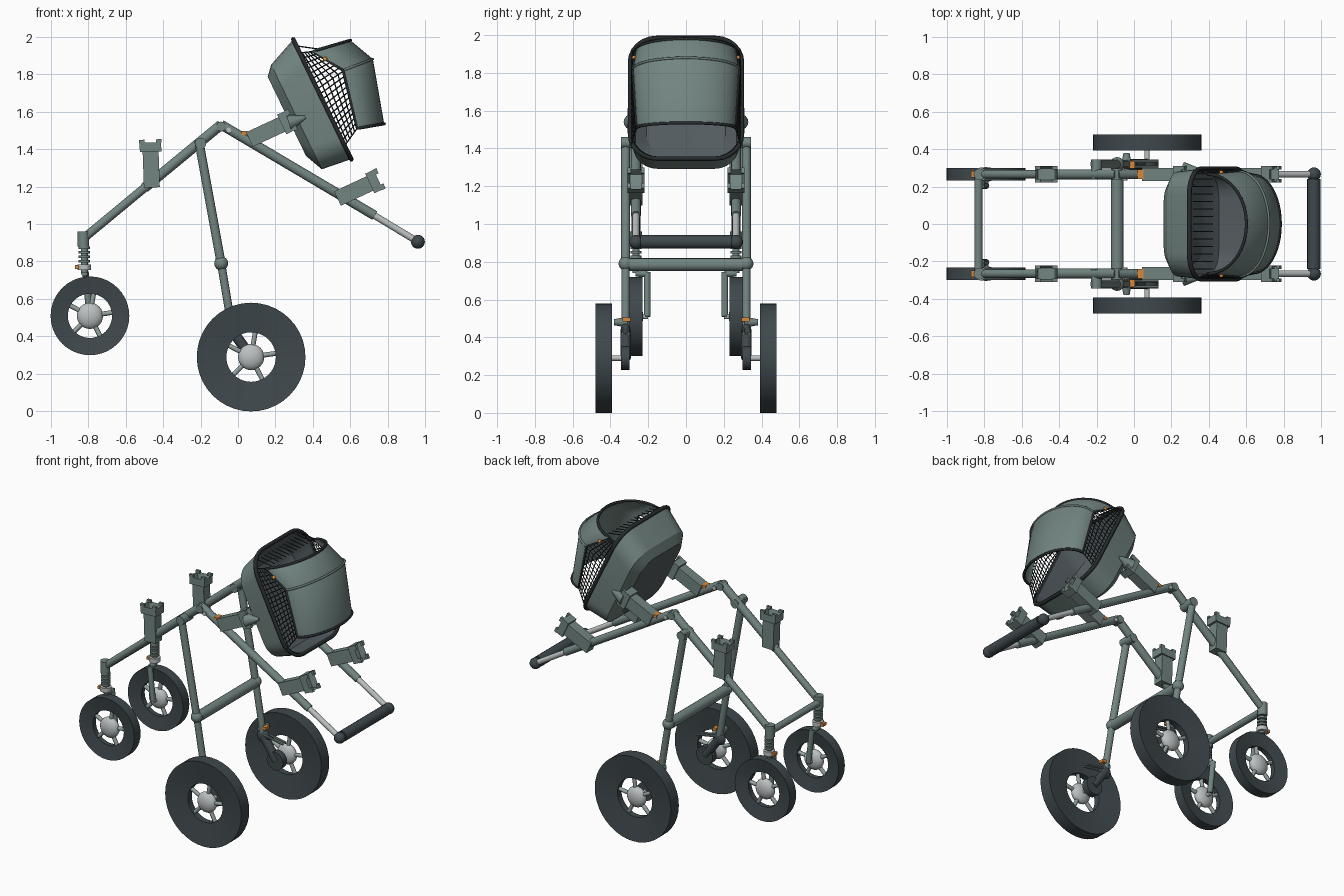
import bpy, bmesh, math
from mathutils import Vector, Matrix

cube = bpy.data.objects.get("Cube")
if cube:
    bpy.data.objects.remove(cube, do_unlink=True)


def material(name, r, g, b):
    m = bpy.data.materials.new(name)
    m.use_nodes = True
    m.diffuse_color = (r, g, b, 1)
    m.node_tree.nodes["Principled BSDF"].inputs["Base Color"].default_value = (r, g, b, 1)
    return m


GREEN = material("grey green", .17, .235, .22)
DARK = material("dark rubber", .05, .065, .072)
BLACK = material("black trim", .02, .024, .026)
SLATE = material("slate lining", .085, .105, .115)
LIGHT = material("light metal", .5, .53, .53)
STEEL = material("steel", .3, .36, .35)
ORANGE = material("orange", .7, .25, .04)


def finish(name, bm, *mats, angle=40):
    """Turn a bmesh into an object, smooth with sharp edges kept."""
    for f in bm.faces:
        f.smooth = True
    for e in bm.edges:
        e.smooth = len(e.link_faces) == 2 and e.calc_face_angle(0) < math.radians(angle)
    me = bpy.data.meshes.new(name)
    bm.to_mesh(me)
    bm.free()
    for m in mats:
        me.materials.append(m)
    ob = bpy.data.objects.new(name, me)
    bpy.context.collection.objects.link(ob)
    return ob


def add_tube(bm, a, b, r, r2=None, n=16):
    a, b = Vector(a), Vector(b)
    d = b - a
    mat = Matrix.Translation((a + b) / 2) @ d.to_track_quat('Z', 'Y').to_matrix().to_4x4()
    bmesh.ops.create_cone(bm, cap_ends=True, segments=n, radius1=r,
                          radius2=r if r2 is None else r2, depth=d.length, matrix=mat)


def tube(name, a, b, r, mat, r2=None, n=16):
    bm = bmesh.new()
    add_tube(bm, a, b, r, r2, n)
    return finish(name, bm, mat)


def ball(name, c, r, mat, flat=1):
    bm = bmesh.new()
    bmesh.ops.create_uvsphere(bm, u_segments=20, v_segments=12, radius=r,
                              matrix=Matrix.Translation(c) @ Matrix.Diagonal((1, flat, 1, 1)))
    return finish(name, bm, mat)


def box(name, c, size, mat):
    bm = bmesh.new()
    bmesh.ops.create_cube(bm, size=1, matrix=Matrix.Translation(c) @ Matrix.Diagonal((*size, 1)))
    return finish(name, bm, mat)


def path(name, pts, r, mat, closed=False):
    cu = bpy.data.curves.new(name, 'CURVE')
    cu.dimensions = '3D'
    cu.bevel_depth, cu.bevel_resolution = r, 1
    sp = cu.splines.new('POLY')
    sp.points.add(len(pts) - 1)
    for p, q in zip(sp.points, pts):
        p.co = (*q, 1)
    sp.use_cyclic_u = closed
    cu.materials.append(mat)
    ob = bpy.data.objects.new(name, cu)
    bpy.context.collection.objects.link(ob)


def wheel(name, c, r, hole, half):
    """Tyre with dished sides, spokes and a rounded hub."""
    bm, n = bmesh.new(), 40
    prof = [(hole, -half * .5), (r, -half), (r, half), (hole, half * .5)]
    rings = [[bm.verts.new((c[0] + q * math.cos(k * math.tau / n), c[1] + y,
                            c[2] + q * math.sin(k * math.tau / n))) for k in range(n)]
             for q, y in prof]
    for i in range(4):
        p, q = rings[i], rings[(i + 1) % 4]
        for k in range(n):
            bm.faces.new((p[k], p[(k + 1) % n], q[(k + 1) % n], q[k]))
    bmesh.ops.recalc_face_normals(bm, faces=bm.faces)
    finish(name + "_tyre", bm, DARK)
    bm = bmesh.new()
    for k in range(5):
        a = k * math.tau / 5 + .15
        add_tube(bm, c, Vector(c) + Vector((math.cos(a), 0, math.sin(a))) * (hole + .01), .013, n=10)
    finish(name + "_spokes", bm, STEEL)
    ball(name + "_hub", c, .07, LIGHT, .55)


def bracket(name, base, lean, y):
    """Square post with a socket head, leaning from vertical towards +x."""
    bm = bmesh.new()
    for z, sx, sy, h in ((.09, .085, .07, .2), (.205, .115, .088, .05)):
        geo = bmesh.ops.create_cube(bm, size=1, matrix=Matrix.Translation((0, 0, z))
                                    @ Matrix.Diagonal((sx, sy, h, 1)))
        top = max({f for v in geo["verts"] for f in v.link_faces},
                  key=lambda f: f.calc_center_median().z)
    bmesh.ops.inset_region(bm, faces=[top], thickness=.018)
    bmesh.ops.translate(bm, verts=top.verts, vec=(0, 0, -.04))
    for sx in (-1, 1):
        for sy in (-1, 1):
            bmesh.ops.create_cube(bm, size=1, matrix=Matrix.Translation((sx * .045, sy * .035, .237))
                                  @ Matrix.Diagonal((.03, .018, .018, 1)))
    bm.transform(Matrix.Translation((base[0], y, base[1])) @ Matrix.Rotation(math.radians(lean), 4, 'Y'))
    finish(name, bm, GREEN)


# Parts that repeat on both sides
for s, side in ((-1, "near"), (1, "far")):
    y, yl = s * .265, s * .32

    def nm(part):
        return side + "_" + part

    # Rails
    tube(nm("front_rail"), (-.84, y, .91), (-.46, y, 1.225), .023, GREEN)
    tube(nm("front_rail_sleeve"), (-.5, y, 1.192), (-.09, y, 1.53), .027, GREEN)
    tube(nm("handle_rail"), (-.09, y, 1.53), (.73, y, 1.045), .026, GREEN)
    tube(nm("handle_slider"), (.72, y, 1.05), (.96, y, .905), .018, LIGHT)
    ball(nm("handle_corner"), (.96, y, .905), .037, DARK)
    tube(nm("apex_joint"), (-.09, y - .03, 1.52), (-.09, y + .03, 1.52), .026, GREEN)
    tube(nm("apex_pin"), (-.05, y - .032, 1.5), (-.05, y + .032, 1.5), .014, LIGHT)
    # Brackets
    bracket(nm("front_bracket"), (-.46, 1.205), -2, y)
    bracket(nm("seat_bracket"), (.07, 1.455), 65, y)
    bracket(nm("rear_bracket"), (.54, 1.14), 65, y)
    box(nm("bracket_latch"), (.035, y, 1.485), (.03, .05, .02), ORANGE)
    tube(nm("seat_pivot"), (.27, s * .285, 1.54), (.36, s * .285, 1.57), .045, GREEN, .008)
    # Main leg and trailing arm
    tube(nm("leg"), (-.21, yl, 1.45), (-.09, yl, .79), .024, GREEN)
    tube(nm("lower_leg"), (-.09, yl, .79), (-.03, yl, .43), .022, GREEN)
    tube(nm("leg_pivot"), (-.2, s * .24, 1.43), (-.2, s * .345, 1.43), .03, GREEN)
    ball(nm("leg_joint"), (-.09, yl, .79), .037, GREEN)
    ball(nm("arm_pivot"), (-.03, yl, .43), .045, DARK, .6)
    tube(nm("trailing_arm"), (-.03, yl, .43), (.07, yl, .29), .028, DARK)
    tube(nm("axle_disc"), (.07, s * .3, .29), (.07, s * .345, .29), .062, DARK, n=24)
    tube(nm("axle"), (.07, yl, .29), (.07, s * .435, .29), .014, LIGHT)
    tube(nm("brake_knob"), (-.04, s * .31, .48), (-.04, s * .38, .48), .03, GREEN, .016)
    for k, dy in enumerate((-.015, .015)):
        tube(nm("brake_rod_%d" % k), (-.04, yl + dy, .45), (.13, yl + dy, .42), .008, GREEN, n=8)
    box(nm("brake_tab"), (-.01, s * .315, .495), (.03, .04, .02), ORANGE)
    wheel(nm("rear_wheel"), (.07, s * .435, .29), .29, .132, .043)
    # Sprung front fork
    tube(nm("fork_socket"), (-.825, y, .88), (-.825, y, .96), .031, GREEN)
    tube(nm("fork_core"), (-.82, y, .74), (-.82, y, .89), .019, GREEN)
    for k in range(4):
        z = .795 + k * .024
        tube(nm("fork_spring_%d" % k), (-.82, y, z), (-.82, y, z + .014), .03, GREEN)
    tube(nm("fork_collar"), (-.82, y, .755), (-.82, y, .785), .036, LIGHT)
    box(nm("fork_latch"), (-.855, y, .77), (.03, .035, .02), ORANGE)
    tube(nm("fork_bridge"), (-.82, y, .74), (-.815, s * .205, .735), .018, GREEN)
    tube(nm("fork_leg"), (-.815, s * .205, .745), (-.79, s * .205, .51), .018, GREEN)
    tube(nm("fork_axle"), (-.79, s * .2, .51), (-.79, y, .51), .014, LIGHT)
    wheel(nm("front_wheel"), (-.79, y, .51), .21, .118, .034)

# Cross bars
tube("front_crossbar", (-.83, -.265, .915), (-.83, .265, .915), .022, GREEN)
tube("leg_crossbar", (-.09, -.3, .785), (-.09, .3, .785), .034, GREEN)
tube("handle_bar", (.96, -.24, .905), (.96, .24, .905), .036, DARK)

# Seat tub, lofted along its own tilted axes
ORIGIN, T, N = Vector((.295, 0, 1.985)), Vector((.436, 0, -.9)), Vector((.9, 0, .436))


def ring(depth, t0, t1, w, rc, seg=6):
    pts = []
    for k, (ct, cy) in enumerate(((t1 - rc, w - rc), (t0 + rc, w - rc),
                                  (t0 + rc, rc - w), (t1 - rc, rc - w))):
        for j in range(seg + 1):
            a = (k + j / seg) * math.pi / 2
            pts.append(ORIGIN + T * (ct + rc * math.cos(a)) + N * depth
                       + Vector((0, cy + rc * math.sin(a), 0)))
    return pts


def tub(name, inset, mats):
    bm = bmesh.new()
    i = inset
    rows = [[bm.verts.new(p) for p in ring(*r)] for r in (
        (0, i, .71 - i, .295 - i, .14), (-.165 + i, .07 + i, .69 - i, .28 - i, .13),
        (-.21 + i, .12 + i, .59 - i, .22 - i, .1))]
    n = len(rows[0])
    for p, q in zip(rows, rows[1:]):
        for k in range(n):
            bm.faces.new((p[k], p[(k + 1) % n], q[(k + 1) % n], q[k]))
    bm.faces.new(rows[-1]).material_index = 1
    bmesh.ops.recalc_face_normals(bm, faces=bm.faces)
    if inset:
        bmesh.ops.reverse_faces(bm, faces=bm.faces)
    finish(name, bm, *mats, angle=25)


tub("seat_tub", 0, (GREEN, SLATE))
tub("seat_lining", .012, (SLATE, SLATE))
path("seat_rim", ring(0, 0, .71, .295, .14), .013, BLACK, True)


# Hood: three swept arcs joined into a curved band
def arc(apex, end, w, n=24):
    out = []
    for k in range(n + 1):
        a = math.pi * (k / n - .5)
        c = math.cos(a)
        out.append(Vector((end[0] + (apex[0] - end[0]) * c, w * math.sin(a),
                           end[1] + (apex[1] - end[1]) * c)))
    return out


arcs = [arc((.6, 1.98), (.395, 1.92), .265), arc((.72, 1.88), (.56, 1.82), .28),
        arc((.78, 1.535), (.635, 1.51), .26)]
bm = bmesh.new()
rows = [[bm.verts.new(p) for p in a] for a in arcs]
for p, q in zip(rows, rows[1:]):
    for k in range(len(p) - 1):
        bm.faces.new((p[k], q[k], q[k + 1], p[k + 1]))
hood = finish("hood", bm, GREEN, angle=25)
hood.modifiers.new("thickness", 'SOLIDIFY').thickness = .01
path("hood_edge", arcs[0] + [arcs[1][-1]] + arcs[2][::-1] + [arcs[1][0]], .009, BLACK, True)
path("hood_seam", arcs[1], .007, GREEN)

# Netting between tub and hood
bm = bmesh.new()
for s, end in ((-1, 0), (1, -1)):
    corner = [a[end] for a in arcs]
    grid = []
    for k in range(19):
        f = k / 18
        a = ORIGIN + T * (.08 + .55 * f) + Vector((0, s * .29, 0))
        b = corner[0].lerp(corner[1], f / .38) if f < .38 else corner[1].lerp(corner[2], (f - .38) / .62)
        grid.append([a.lerp(b, j / 5) for j in range(6)])
    for k, row in enumerate(grid):
        add_tube(bm, row[0], row[-1], .0035, n=4)
        if k:
            for p, q in zip(grid[k - 1], row):
                add_tube(bm, p, q, .0035, n=4)
    ball("hood_rivet_%d" % (s + 1), (.465, s * .275, 1.88), .012, ORANGE)
for k in range(13):
    yy = -.24 + k * .04
    add_tube(bm, (.315, yy, 1.95), (.42, yy, 1.935), .0035, n=4)
finish("netting", bm, BLACK)
